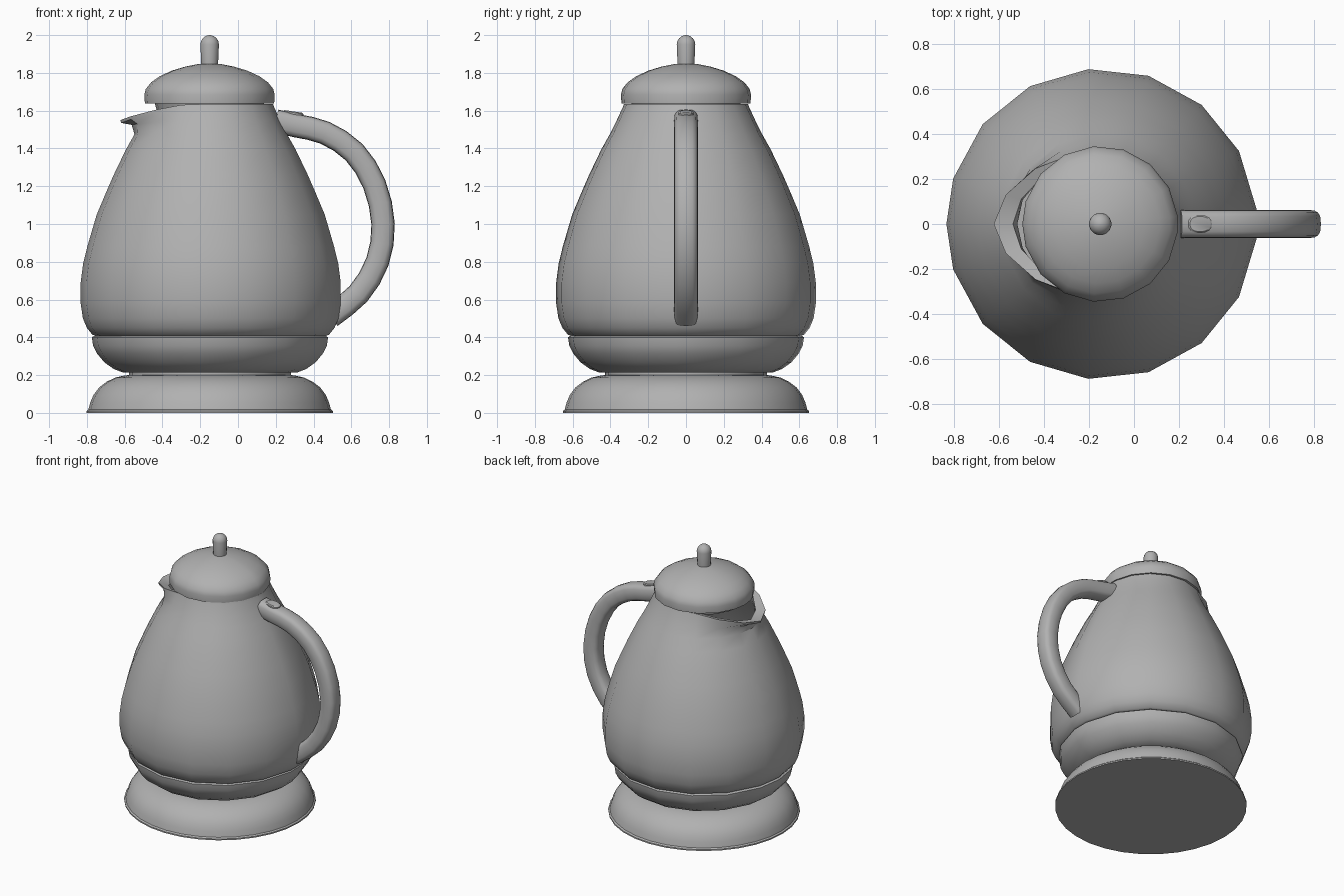
import bpy, bmesh, math
from mathutils import Vector

if "Cube" in bpy.data.objects:
    bpy.data.objects.remove(bpy.data.objects["Cube"])

CX = -0.15  # axis of the round parts
half = [5.6, 28, 50, 72.5, 95, 117.5, 140, 163]
ANGLES = half + [180] + [-a for a in reversed(half)]
FLARE = {117.5: 0.05, 140: 0.36, 163: 0.77, 180: 1.0}  # spout strength per angle

grey = bpy.data.materials.new("dark_grey")
grey.diffuse_color = (.44, .44, .44, 1)
grey.use_nodes = True
grey.node_tree.nodes["Principled BSDF"].inputs["Base Color"].default_value = grey.diffuse_color


def finish(name, bm, angle=35):
    bmesh.ops.recalc_face_normals(bm, faces=bm.faces[:])
    me = bpy.data.meshes.new(name)
    bm.to_mesh(me)
    bm.free()
    me.materials.append(grey)
    ob = bpy.data.objects.new(name, me)
    bpy.context.collection.objects.link(ob)
    bpy.ops.object.select_all(action='DESELECT')
    ob.select_set(True)
    bpy.context.view_layer.objects.active = ob
    bpy.ops.object.shade_smooth_by_angle(angle=math.radians(angle))
    return ob


def skin(bm, rings):
    for a, b in zip(rings, rings[1:]):
        for i in range(len(a)):
            j = (i + 1) % len(a)
            bm.faces.new((a[i], a[j], b[j], b[i]))
    bm.faces.new(rings[0])
    bm.faces.new(rings[-1])


def lathe(name, profile, angles=ANGLES, cx=CX):
    """Profile points: radius, height, optional spout push outward and upward."""
    bm = bmesh.new()
    rings = []
    for p in profile:
        r, z, fr, fz = (tuple(p) + (0, 0))[:4]
        ring = []
        for a in angles:
            f = FLARE.get(abs(a), 0)
            t = math.radians(a)
            R = r + fr * f
            ring.append(bm.verts.new((cx + R * math.cos(t), R * math.sin(t), z + fz * f)))
        rings.append(ring)
    skin(bm, rings)
    return finish(name, bm)


# Stand, rounder than the jug
lathe("stand", [(.652, 0), (.652, .01), (.642, .018), (.632, .055), (.615, .095),
                (.585, .135), (.545, .165), (.50, .187), (.45, .198), (.43, .2)],
      [i * 11.25 for i in range(32)])

# Heater base of the jug, with short foot
lathe("jug_base", [(.43, .195), (.43, .213), (.46, .213), (.51, .232), (.56, .267),
                   (.60, .315), (.62, .355), (.627, .40), (.615, .408)], cx=-.147)

# Jug: outer wall up, flared pouring lip, inner wall down
lathe("jug", [(.60, .404), (.615, .409), (.628, .414), (.657, .45), (.678, .50), (.69, .58), (.69, .69),
              (.677, .79), (.655, .88), (.605, 1.05), (.55, 1.18), (.515, 1.26),
              (.45, 1.395), (.405, 1.475), (.37, 1.545, .05, -.02),
              (.335, 1.62, .14, -.085), (.33, 1.635, .15, -.085), (.305, 1.633, .09, -.095),
              (.34, 1.54, .035, -.03), (.375, 1.475), (.42, 1.395), (.49, 1.25),
              (.58, 1.05), (.63, .88), (.665, .69), (.655, .50), (.60, .43)], cx=-.143)

# Lid with plug
lathe("lid", [(.28, 1.60), (.29, 1.638), (.343, 1.638), (.346, 1.685), (.338, 1.715), (.31, 1.75),
              (.265, 1.782), (.20, 1.812), (.13, 1.833), (.06, 1.847), (.02, 1.85)])

# Knob
round_angles = [i * 22.5 + 11.25 for i in range(16)]
dome = [(.05 * math.cos(t), 1.95 + .05 * math.sin(t))
        for t in [math.radians(d) for d in (0, 20, 40, 60, 78, 89)]]
lathe("lid_knob", [(.045, 1.83), (.046, 1.86)] + dome, round_angles)

# Handle: chamfered section swept along a smooth path
path = [Vector(p) for p in [(.20, 1.545), (.31, 1.52), (.46, 1.483), (.615, 1.38), (.722, 1.21),
                            (.768, 1.0), (.738, .80), (.637, .63), (.49, .51)]]
ext = [2 * path[0] - path[1]] + path + [2 * path[-1] - path[-2]]
pts = []
for k in range(1, len(ext) - 2):
    a, b, c, d = ext[k - 1:k + 3]
    for t in (0, .5):
        pts.append(.5 * (2 * b + (c - a) * t + (2 * a - 5 * b + 4 * c - d) * t ** 2
                         + (3 * b - a - 3 * c + d) * t ** 3))
pts.append(path[-1])
bm = bmesh.new()
rings = []
for i, p in enumerate(pts):
    tan = (pts[min(i + 1, len(pts) - 1)] - pts[max(i - 1, 0)]).normalized()
    n = Vector((-tan.y, tan.x))
    ring = []
    for k in range(16):
        c, s = math.cos(k * math.pi / 8), math.sin(k * math.pi / 8)
        u = math.copysign(abs(c) ** .65, c) * .062 if abs(c) > 1e-6 else 0
        v = math.copysign(abs(s) ** .65, s) * .063 if abs(s) > 1e-6 else 0
        ring.append(bm.verts.new((p.x + n.x * u, v, p.y + n.y * u)))
    rings.append(ring)
skin(bm, rings)
finish("handle", bm, 45)

# Oval button on the handle
bm = bmesh.new()
rings = []
for scale, h in ((1, -.02), (1, .005), (.85, .011)):
    ring = []
    for k in range(16):
        t = k * math.pi / 8
        c, s = math.cos(t), math.sin(t)
        x = .053 * scale * math.copysign(abs(c) ** .85, c)
        y = .04 * scale * math.copysign(abs(s) ** .85, s)
        ring.append(bm.verts.new((.293 + x, y, 1.585 + h - .15 * x)))
    rings.append(ring)
skin(bm, rings)
finish("handle_button", bm)
